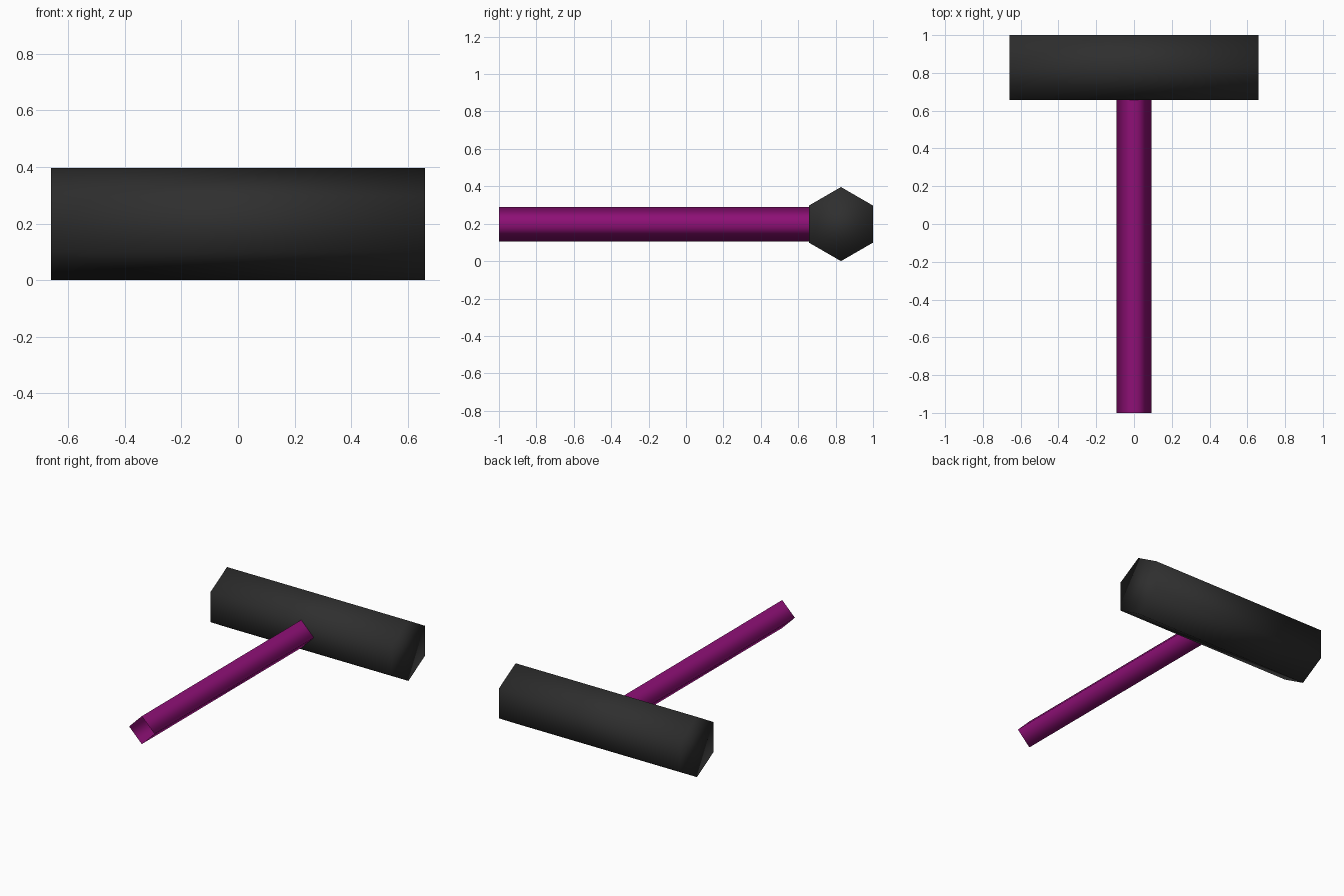
import bpy, bmesh, math
from mathutils import Matrix, Vector

cube = bpy.data.objects.get("Cube")
if cube:
    bpy.data.objects.remove(cube, do_unlink=True)


def make_material(name, color):
    mat = bpy.data.materials.new(name)
    mat.use_nodes = True
    mat.diffuse_color = color
    mat.node_tree.nodes["Principled BSDF"].inputs["Base Color"].default_value = color
    return mat


def make_prism(name, sides, radius, start, end, mat, capped):
    """Smooth-shaded prism between two points, with a corner pointing up."""
    start, end = Vector(start), Vector(end)
    axis = (end - start).normalized()
    up = Vector((0, 0, radius))
    bm = bmesh.new()
    rings = []
    for centre in (start, end):
        rings.append([bm.verts.new(centre + Matrix.Rotation(math.tau * i / sides, 3, axis) @ up)
                      for i in range(sides)])
    a, b = rings
    for i in range(sides):
        j = (i + 1) % sides
        bm.faces.new((a[i], a[j], b[j], b[i]))
    if capped:
        bm.faces.new(a[::-1])
        bm.faces.new(b)
    for face in bm.faces:
        face.smooth = True
    mesh = bpy.data.meshes.new(name)
    bm.to_mesh(mesh)
    bm.free()
    mesh.materials.append(mat)
    obj = bpy.data.objects.new(name, mesh)
    bpy.context.collection.objects.link(obj)
    return obj


black = make_material("charcoal black", (0.028, 0.028, 0.028, 1))
purple = make_material("deep magenta", (0.27, 0.005, 0.18, 1))

# Solid hexagonal head lying across the back
HEAD_R = 0.198
HEAD_Y = 1 - HEAD_R * math.cos(math.pi / 6)
make_prism("hammer_head", 6, HEAD_R, (-0.66, HEAD_Y, HEAD_R), (0.66, HEAD_Y, HEAD_R), black, True)

# Hollow four-sided handle, open at the front, meeting the head's front face
HEAD_FRONT = 2 * HEAD_Y - 1
make_prism("handle", 4, 0.092, (0, -1, HEAD_R), (0, HEAD_FRONT, HEAD_R), purple, False)
